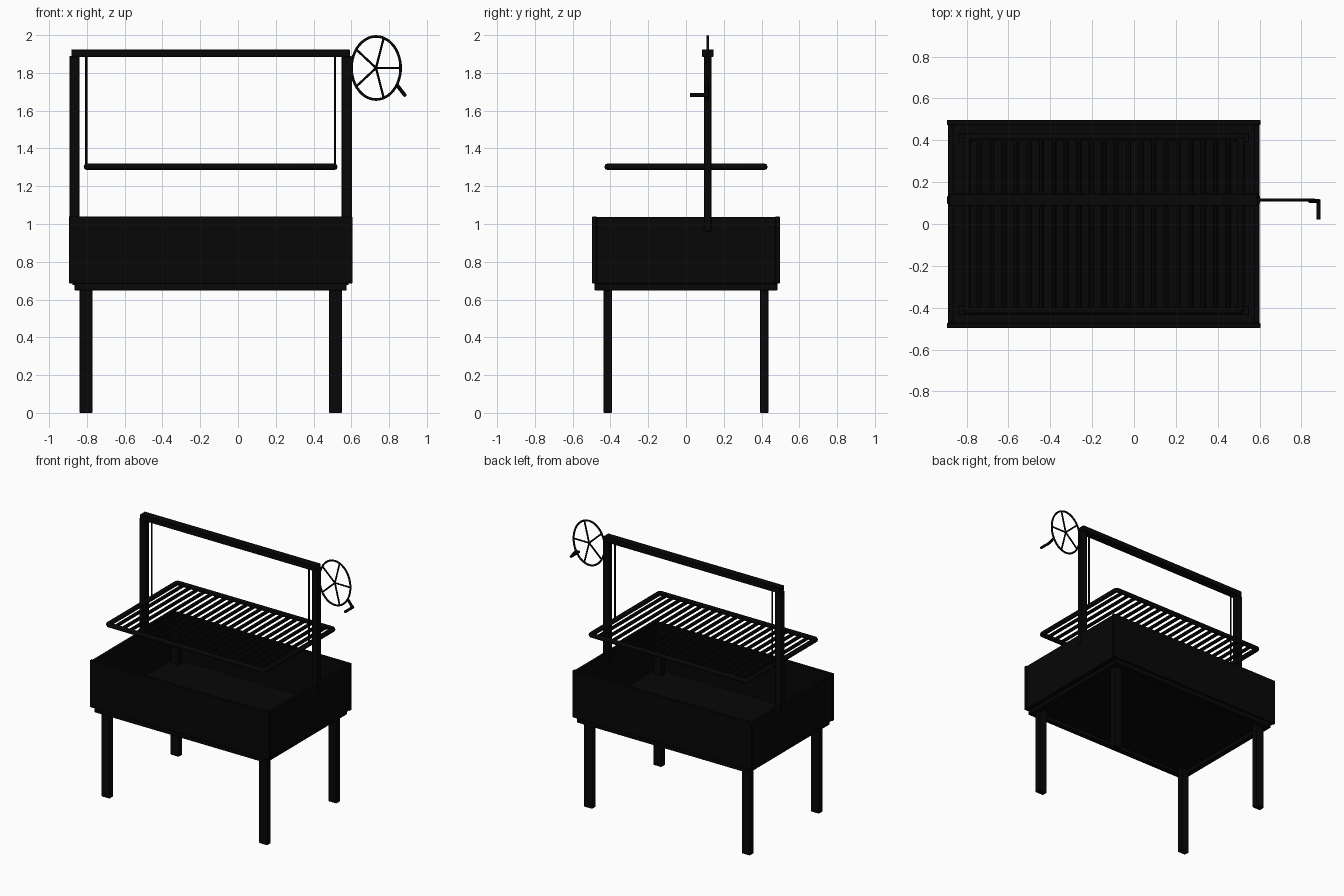
import bpy
from math import cos, sin, pi
from mathutils import Vector

cube = bpy.data.objects.get("Cube")
if cube:
    bpy.data.objects.remove(cube, do_unlink=True)

# One flat colour for all the steel
black = bpy.data.materials.new("black_steel")
black.use_nodes = True
COLOR = (0.002, 0.002, 0.002, 1)
black.diffuse_color = COLOR
black.node_tree.nodes["Principled BSDF"].inputs["Base Color"].default_value = COLOR


def box(name, x, y, z, bevel=0.003):
    """Box from (min, max) ranges."""
    bpy.ops.mesh.primitive_cube_add(size=1)
    ob = bpy.context.object
    ob.name = name
    ob.location = [(a + b) / 2 for a, b in (x, y, z)]
    ob.scale = [b - a for a, b in (x, y, z)]
    bpy.ops.object.transform_apply(location=False, rotation=False, scale=True)
    ob.data.materials.append(black)
    if bevel:
        mod = ob.modifiers.new("soft_edges", "BEVEL")
        mod.width = bevel
        mod.segments = 1
    return ob


def rod(name, start, end, radius, sides=12):
    """Cylinder between two points."""
    a, b = Vector(start), Vector(end)
    bpy.ops.mesh.primitive_cylinder_add(vertices=sides, radius=radius,
                                        depth=(b - a).length, location=(a + b) / 2)
    ob = bpy.context.object
    ob.name = name
    ob.rotation_euler = (b - a).to_track_quat("Z", "Y").to_euler()
    ob.data.materials.append(black)
    bpy.ops.object.shade_smooth_by_angle()
    return ob


def loop_tube(name, points, radius):
    """Closed round tube through points."""
    curve = bpy.data.curves.new(name, "CURVE")
    curve.dimensions = "3D"
    curve.bevel_depth = radius
    curve.bevel_resolution = 2
    spline = curve.splines.new("POLY")
    spline.points.add(len(points) - 1)
    for p, co in zip(spline.points, points):
        p.co = (*co, 1)
    spline.use_cyclic_u = True
    curve.materials.append(black)
    bpy.context.collection.objects.link(bpy.data.objects.new(name, curve))


CX = -0.145          # middle of the fire box
POST_Y = 0.115       # plane of the lifting frame
SIDES = (("right", -1), ("left", 1))
ENDS = (("front", -1), ("back", 1))


def span(center, sign, near, far):
    """Range between two distances on one side of a centre."""
    return tuple(sorted((center + sign * near, center + sign * far)))


# Fire box walls, bottom frame and floor
for name, s in ENDS:
    box(name + "_wall", (CX - 0.75, CX + 0.75), span(0, s, 0.473, 0.497), (0.685, 1.04))
    box(name + "_bottom_rail", (CX - 0.72, CX + 0.72), span(0, s, 0.445, 0.484), (0.648, 0.69))
for name, s in SIDES:
    box(name + "_wall", span(CX, s, 0.718, 0.744), (-0.475, 0.475), (0.685, 1.038))
    box(name + "_bottom_rail", span(CX, s, 0.68, 0.72), (-0.484, 0.484), (0.648, 0.69))
box("fire_box_floor", (CX - 0.73, CX + 0.73), (-0.475, 0.475), (0.677, 0.692), 0)

# Legs, running up inside the corners of the fire box
for side, sx in SIDES:
    for end, sy in ENDS:
        box(f"{end}_{side}_leg", span(CX, sx, 0.626, 0.695),
            span(0, sy, 0.392, 0.436), (0, 1.0))

# Lifting frame: posts, cross beam and cables
for side, s in SIDES:
    box(side + "_post", span(CX, s, 0.694, 0.748),
        (POST_Y - 0.019, POST_Y + 0.019), (0.96, 1.89))
    cable_x = CX + s * 0.659
    rod(side + "_cable", (cable_x, POST_Y, 1.3), (cable_x, POST_Y, 1.9), 0.006, 8)
box("cross_beam", (CX - 0.737, CX + 0.737), (POST_Y - 0.03, POST_Y + 0.03), (1.884, 1.925))

# Cooking grate: round tube frame with rounded corners, and bars
GRATE_Z = 1.303
GX, GY, CORNER = 0.655, 0.415, 0.012
frame = []
for quarter, (sx, sy) in enumerate(((1, 1), (-1, 1), (-1, -1), (1, -1))):
    for step in range(4):
        t = (quarter + step / 3) * pi / 2
        frame.append((CX + sx * (GX - CORNER) + CORNER * cos(t),
                      sy * (GY - CORNER) + CORNER * sin(t), GRATE_Z))
loop_tube("grate_frame", frame, 0.0175)
BARS = 21
for i in range(BARS):
    x = CX - GX + 2 * GX * (i + 1) / (BARS + 1)
    rod("grate_bar", (x, -GY, GRATE_Z), (x, GY, GRATE_Z), 0.0125, 8)

# Oval hand wheel with five spokes
HUB = Vector((0.731, POST_Y, 1.826))
STEPS = 48


def wheel_point(t):
    return HUB + Vector((0.13 * cos(t), 0, 0.167 * sin(t)))


loop_tube("wheel_rim", [wheel_point(2 * pi * i / STEPS) for i in range(STEPS)], 0.007)
for i in range(5):
    rod("wheel_spoke", HUB, wheel_point(2 * pi * i / 5), 0.006, 8)

# Crank arm and grip
KNEE = Vector((0.882, POST_Y - 0.005, 1.683))
rod("crank_arm", (0.84, POST_Y - 0.005, 1.738), KNEE, 0.01)
rod("crank_grip", KNEE + Vector((0, 0.008, 0)), KNEE - Vector((0, 0.088, 0)), 0.01)
